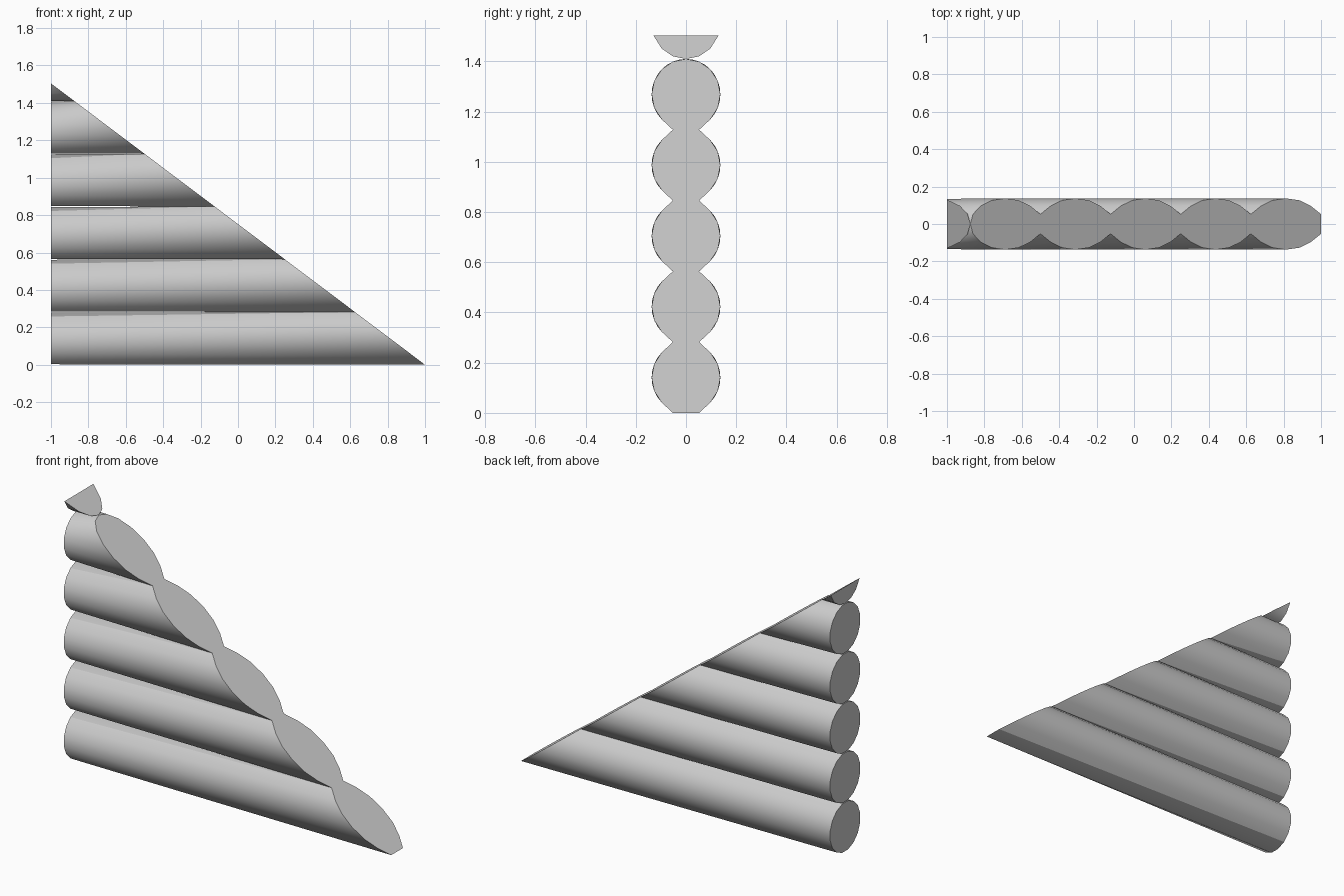
import bpy, bmesh
from math import sin, cos, pi, radians

if "Cube" in bpy.data.objects:
    bpy.data.objects.remove(bpy.data.objects["Cube"])

PITCH, RY, RZ, SIDES = 0.282, 0.137, 0.141, 16


def slope_x(z):
    return 1 - z / 0.752


def loft(name, left, right):
    """Join a square-cut ring at x = -1 to a ring lying on the roof slope."""
    bm = bmesh.new()
    a = [bm.verts.new((-1, y, z)) for y, z in left]
    b = [bm.verts.new((slope_x(z), y, z)) for y, z in right]
    n = len(a)
    for i in range(n):
        j = (i + 1) % n
        bm.faces.new((a[i], a[j], b[j], b[i]))
    bm.faces.new(a[::-1])
    bm.faces.new(b)
    bmesh.ops.remove_doubles(bm, verts=bm.verts, dist=0.002)
    bmesh.ops.recalc_face_normals(bm, faces=bm.faces)
    me = bpy.data.meshes.new(name)
    bm.to_mesh(me)
    bm.free()
    ob = bpy.data.objects.new(name, me)
    bpy.context.collection.objects.link(ob)
    bpy.ops.object.select_all(action='DESELECT')
    ob.select_set(True)
    bpy.context.view_layer.objects.active = ob
    bpy.ops.object.shade_smooth_by_angle(angle=radians(30))


# full logs: round on the left, flattened where they rest on each other at the slope
for k in range(5):
    zc = PITCH * (k + 0.5)
    left, right = [], []
    for i in range(SIDES):
        t = 2 * pi * i / SIDES
        s = t + pi / SIDES
        left.append((RY * cos(s), zc + RZ * sin(s)))
        z = RZ * sin(t)
        if abs(sin(t)) > 0.9 and not (k == 4 and z > 0):
            z = RZ if z > 0 else -RZ
        right.append((RY * cos(t), zc + z))
    loft(f"gable_log_{k + 1}", left, right)

# top log: only the wedge below the slope remains
zc = PITCH * 5.5
ring = [(0.13, 1.504)]
for i in range(2, 7):
    t = -2 * pi * i / SIDES
    ring.append((RY * cos(t), zc + RZ * sin(t)))
ring.append((-0.13, 1.504))
loft("gable_log_tip", ring, ring)
